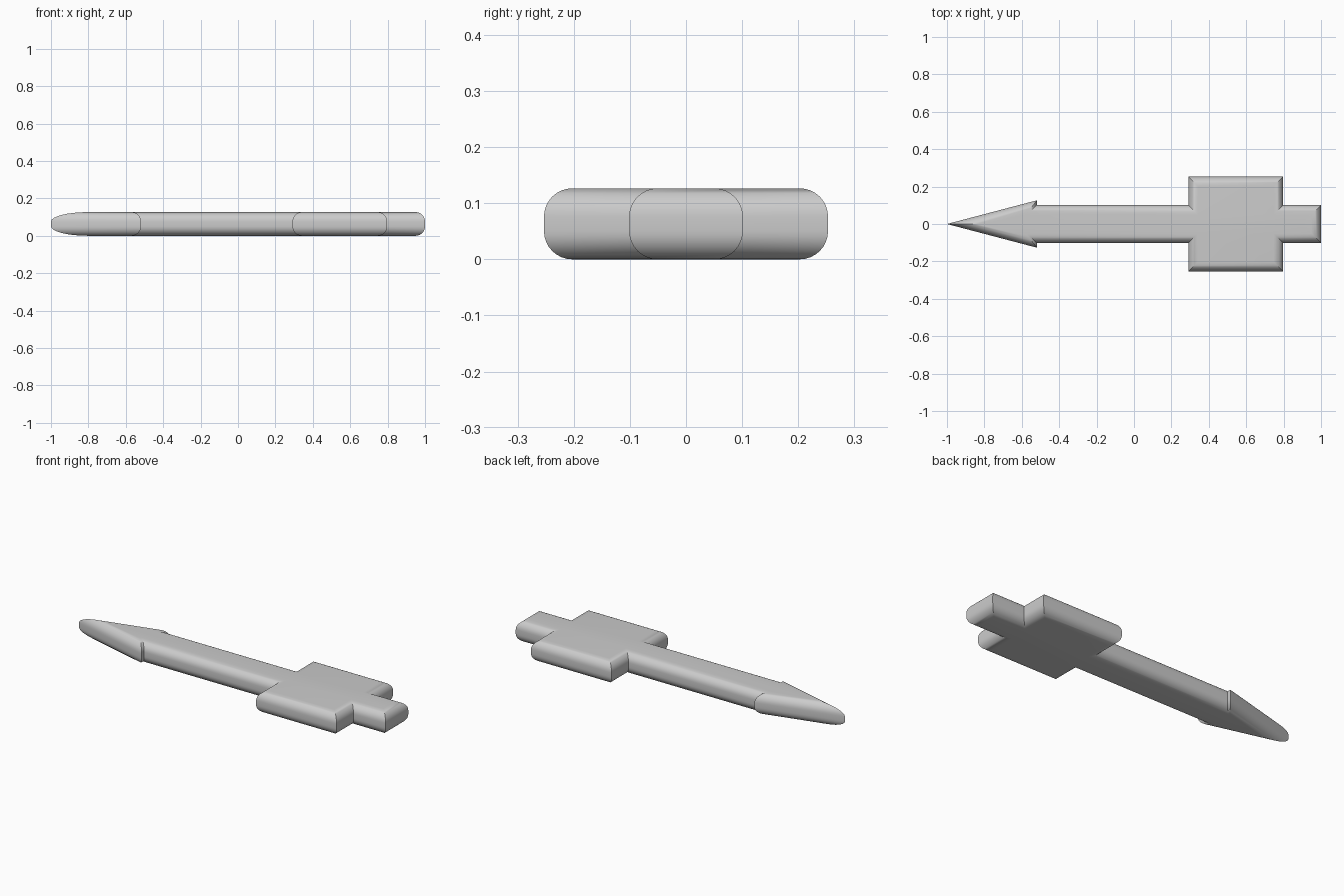
import bpy, bmesh, math
from mathutils import Vector

cube = bpy.data.objects.get("Cube")
if cube:
    bpy.data.objects.remove(cube, do_unlink=True)

HEIGHT = 0.1266
RADIUS = 0.0506
STEPS = 8

# Plain grey material
grey = bpy.data.materials.new("plain_grey")
grey.use_nodes = True
grey.diffuse_color = (0.6, 0.6, 0.6, 1)
grey.node_tree.nodes["Principled BSDF"].inputs["Base Color"].default_value = (0.6, 0.6, 0.6, 1)

# Half outline from tip to tail: head, barb, shaft, block, end stub
half = [(-1, 0), (-0.519, -0.1266), (-0.519, -0.1013), (0.291, -0.1013),
        (0.291, -0.2532), (0.7975, -0.2532), (0.7975, -0.1013), (1, -0.1013)]
outline = [Vector(p) for p in half] + [Vector((x, -y)) for x, y in reversed(half[1:])]


def inset(points, distance):
    """Move a counter-clockwise outline inward with mitred corners."""
    result = []
    for i, p in enumerate(points):
        a = (p - points[i - 1]).normalized()
        b = (points[(i + 1) % len(points)] - p).normalized()
        n1, n2 = Vector((-a.y, a.x)), Vector((-b.y, b.x))
        result.append(p + (n1 + n2) * distance / (1 + n1.dot(n2)))
    return result


# Rounded rim: stacked outlines following quarter circles at bottom and top
rim = []
for i in range(STEPS + 1):
    angle = math.pi / 2 * i / STEPS
    rim.append((RADIUS * (1 - math.sin(angle)), RADIUS * (1 - math.cos(angle))))
levels = rim + [(d, HEIGHT - z) for d, z in reversed(rim)]

bm = bmesh.new()
rings = [[bm.verts.new((p.x, p.y, z)) for p in inset(outline, d)] for d, z in levels]
for low, high in zip(rings, rings[1:]):
    for i in range(len(low)):
        j = (i + 1) % len(low)
        bm.faces.new((low[i], low[j], high[j], high[i]))

# Flat bottom and top
bm.faces.new(list(reversed(rings[0])))
bm.faces.new(rings[-1])

mesh = bpy.data.meshes.new("arrow_body")
bm.to_mesh(mesh)
bm.free()
mesh.materials.append(grey)
body = bpy.data.objects.new("arrow_body", mesh)
bpy.context.collection.objects.link(body)

# Smooth rim, crisp mitres
bpy.ops.object.select_all(action='DESELECT')
body.select_set(True)
bpy.context.view_layer.objects.active = body
bpy.ops.object.shade_smooth_by_angle(angle=math.radians(30))
